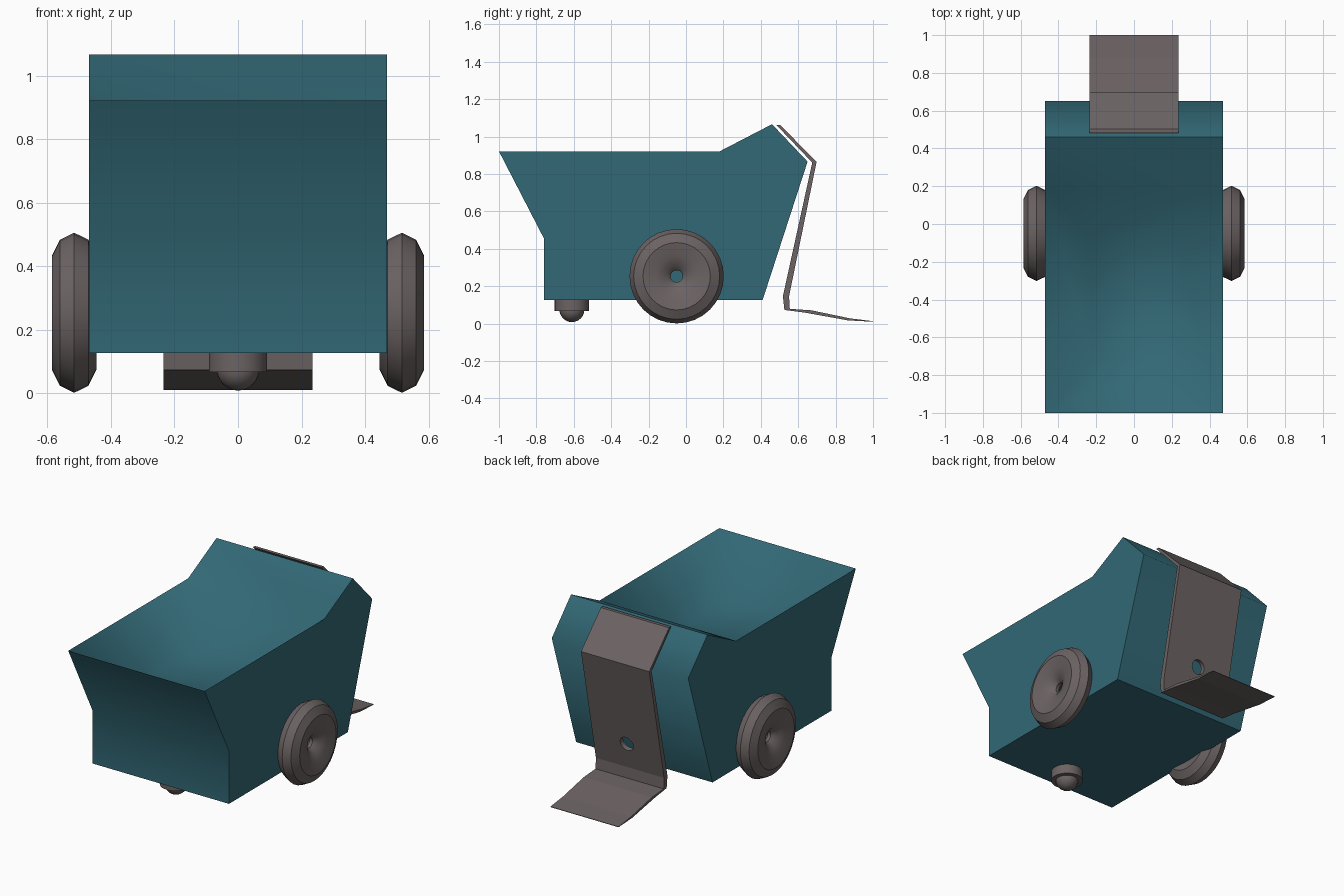
import bpy, math
from mathutils import Vector

if "Cube" in bpy.data.objects:
    bpy.data.objects.remove(bpy.data.objects["Cube"])


def material(name, color):
    m = bpy.data.materials.new(name)
    m.diffuse_color = color
    m.use_nodes = True
    m.node_tree.nodes["Principled BSDF"].inputs["Base Color"].default_value = m.diffuse_color
    return m


TEAL = material("teal_paint", (0.032, 0.14, 0.18, 1))
GREY = material("dark_grey", (0.15, 0.125, 0.125, 1))


def make(name, verts, faces, mat, angle):
    me = bpy.data.meshes.new(name)
    me.from_pydata(verts, [], faces)
    ob = bpy.data.objects.new(name, me)
    bpy.context.collection.objects.link(ob)
    me.materials.append(mat)
    bpy.ops.object.select_all(action='DESELECT')
    ob.select_set(True)
    bpy.context.view_layer.objects.active = ob
    bpy.ops.object.mode_set(mode='EDIT')
    bpy.ops.mesh.select_all(action='SELECT')
    bpy.ops.mesh.remove_doubles(threshold=0.0001)
    bpy.ops.mesh.normals_make_consistent(inside=False)
    bpy.ops.object.mode_set(mode='OBJECT')
    if angle:
        bpy.ops.object.shade_smooth_by_angle(angle=math.radians(angle))
    return ob


def extrude_x(name, profile, half, mat, angle=0):
    # side profile (y, z) extruded symmetrically across x
    n = len(profile)
    verts = [(s * half, y, z) for s in (-1, 1) for y, z in profile]
    faces = [tuple(range(n)), tuple(range(2 * n - 1, n - 1, -1))]
    faces += [(i, (i + 1) % n, n + (i + 1) % n, n + i) for i in range(n)]
    return make(name, verts, faces, mat, angle)


def lathe(name, profile, axis, center, mat, closed, seg=32, angle=35):
    # profile (radius, height) spun round the x or z axis
    n = len(profile)
    c = Vector(center)
    verts = []
    for k in range(seg):
        a = 2 * math.pi * k / seg
        for r, h in profile:
            u, v = r * math.cos(a), r * math.sin(a)
            verts.append(c + Vector((h, u, v) if axis == 'X' else (u, v, h)))
    faces = [(k * n + i, k * n + (i + 1) % n,
              (k + 1) % seg * n + (i + 1) % n, (k + 1) % seg * n + i)
             for k in range(seg) for i in range(n if closed else n - 1)]
    return make(name, verts, faces, mat, angle)


# body: outer shell from the side profile, with a funnel sunk into the top
side = [(0.46, 1.066), (0.18, 0.921), (-1, 0.921), (-0.76, 0.456),
        (-0.76, 0.127), (0.41, 0.127), (0.65, 0.866)]
n = len(side)
verts = [(s * 0.47, y, z) for s in (-1, 1) for y, z in side]
faces = [tuple(range(n)), tuple(range(2 * n - 1, n - 1, -1))]
faces += [(i, (i + 1) % n, n + (i + 1) % n, n + i) for i in range(n) if i != 1]
floor = [(-0.22, -0.07, 0.66), (-0.22, -0.72, 0.66), (0.22, -0.72, 0.66), (0.22, -0.07, 0.66)]
rim = [1, 2, n + 2, n + 1]
b = 2 * n
verts += floor
faces += [(rim[i], rim[(i + 1) % 4], b + (i + 1) % 4, b + i) for i in range(4)]
faces.append((b, b + 1, b + 2, b + 3))
make("body", verts, faces, TEAL, 70)

# wheels: dished rims with a hub bore
half = [(0.032, 0.01), (0.055, 0.035), (0.11, 0.057), (0.18, 0.07),
        (0.23, 0.045), (0.252, 0.0)]
rim = half + [(r, -h) for r, h in reversed(half)]
for label, s in (("left", -1), ("right", 1)):
    lathe(label + "_wheel", rim, 'X', (s * 0.516, -0.05, 0.253), GREY, True)

# caster: housing and ball
lathe("caster_housing", [(0, 0), (0.092, 0), (0.092, 0.062), (0, 0.062)],
      'Z', (0, -0.61, 0.067), GREY, False)
arc = [math.pi * i / 12 - math.pi / 2 for i in range(13)]
lathe("caster_ball", [(0.067 * abs(math.cos(a)), 0.067 * math.sin(a)) for a in arc],
      'Z', (0, -0.61, 0.075), GREY, False, 24)

# scoop: bent plate with a thin front blade
scoop = extrude_x("scoop", [
    (0.482, 1.063), (0.675, 0.861), (0.518, 0.146), (0.526, 0.073), (0.64, 0.058),
    (0.866, 0.017), (1.0, 0.01), (1.0, 0.013), (0.877, 0.028), (0.67, 0.071),
    (0.555, 0.079), (0.551, 0.146), (0.698, 0.864), (0.503, 1.063)], 0.235, GREY)

# sensor hole through the scoop plate
cutter = lathe("hole_cutter", [(0, -0.15), (0.045, -0.15), (0.045, 0.15), (0, 0.15)],
               'Z', (0, 0, 0), GREY, False, 24, 0)
cutter.location = (0, 0.572, 0.31)
cutter.rotation_euler = (math.radians(-102), 0, 0)
cutter.hide_render = True
cutter.hide_set(True)
cut = scoop.modifiers.new("hole", 'BOOLEAN')
cut.operation = 'DIFFERENCE'
cut.object = cutter
cut.solver = 'EXACT'
